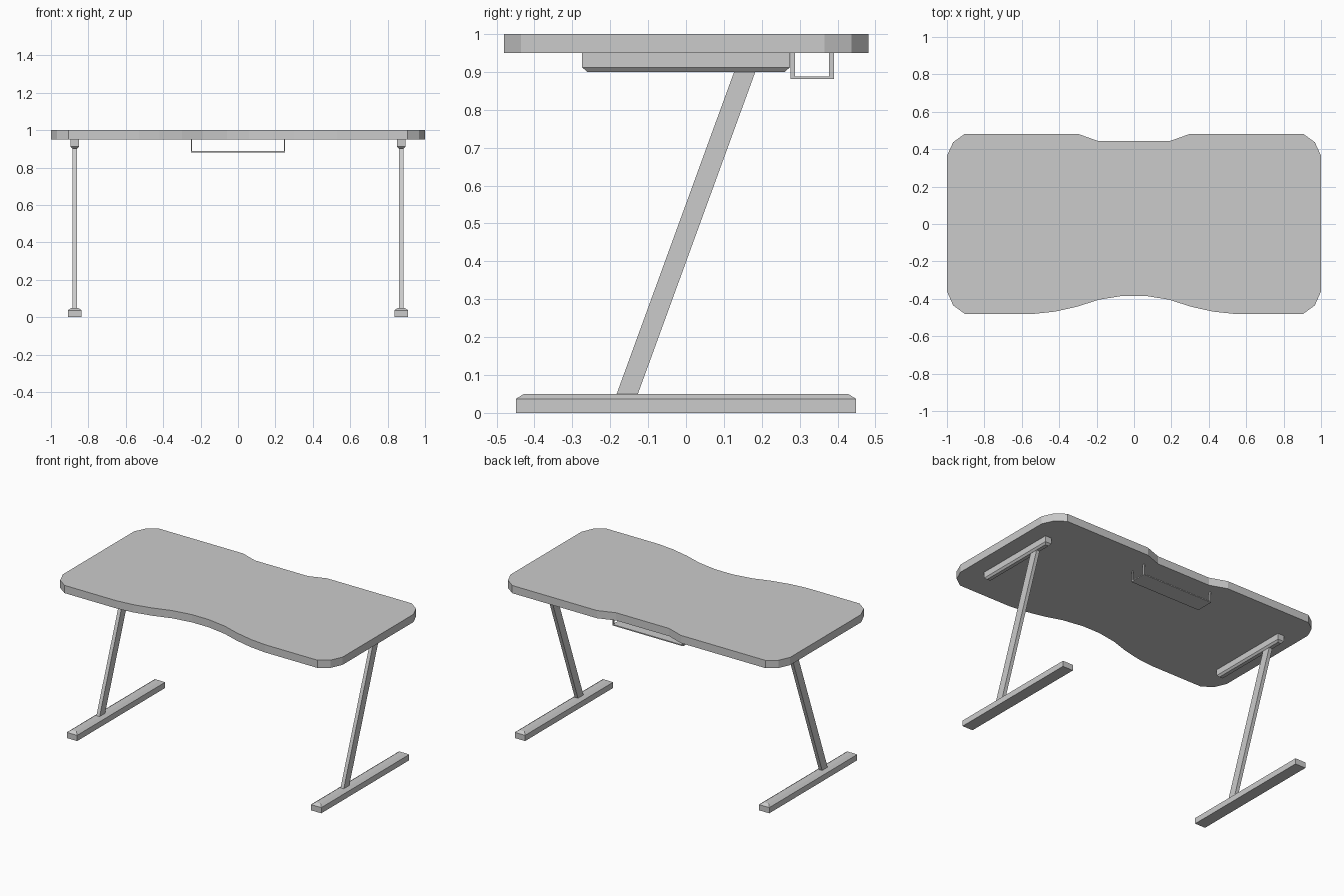
import bpy, bmesh
from mathutils import Vector

if "Cube" in bpy.data.objects:
    bpy.data.objects.remove(bpy.data.objects["Cube"])


def make_object(name, bm):
    bmesh.ops.recalc_face_normals(bm, faces=bm.faces)
    mesh = bpy.data.meshes.new(name)
    bm.to_mesh(mesh)
    bm.free()
    obj = bpy.data.objects.new(name, mesh)
    bpy.context.collection.objects.link(obj)
    return obj


def loft(name, rings):
    """Closed solid through rings of equal point count."""
    bm = bmesh.new()
    loops = [[bm.verts.new(p) for p in ring] for ring in rings]
    n = len(loops[0])
    for a, b in zip(loops, loops[1:]):
        for i in range(n):
            j = (i + 1) % n
            bm.faces.new((a[i], a[j], b[j], b[i]))
    bm.faces.new(loops[0][::-1])
    bm.faces.new(loops[-1])
    return make_object(name, bm)


def rect(x, y, hx, hy, z):
    return [(x - hx, y - hy, z), (x + hx, y - hy, z),
            (x + hx, y + hy, z), (x - hx, y + hy, z)]


# Desktop: right half outline, mirrored, with front scoop and rear cable notch
half = [(0.06, -0.384), (0.19, -0.405), (0.30, -0.441), (0.42, -0.468),
        (0.53, -0.48), (0.905, -0.48), (0.967, -0.435), (1.0, -0.36),
        (1.0, 0.365), (0.967, 0.437), (0.905, 0.482), (0.30, 0.482),
        (0.19, 0.443)]
outline = half + [(-x, y) for x, y in reversed(half)]
loft("desktop", [[(x, y, z) for x, y in outline] for z in (0.95, 1.0)])

# Leg frames, one per side
for side, x in (("left", -0.873), ("right", 0.873)):
    # Floor foot with chamfered top
    loft(side + "_foot", [rect(x, 0, 0.037, 0.449, 0),
                          rect(x, 0, 0.037, 0.449, 0.037),
                          rect(x, 0, 0.018, 0.428, 0.05)])
    # Slanted leg
    loft(side + "_leg", [rect(x, -0.155, 0.0115, 0.028, 0.05),
                         rect(x, 0.155, 0.0115, 0.028, 0.90)])
    # Support rail with chamfered underside
    loft(side + "_rail", [rect(x, 0, 0.012, 0.261, 0.90),
                          rect(x, 0, 0.022, 0.274, 0.912),
                          rect(x, 0, 0.022, 0.274, 0.95)])

# Cable tray: plate hung from four corner posts
loft("cable_tray", [rect(0, 0.333, 0.252, 0.057, z) for z in (0.881, 0.888)])
for sx in (-1, 1):
    for sy in (-1, 1):
        loft("tray_post", [rect(sx * 0.249, 0.333 + sy * 0.051, 0.003, 0.006, z)
                           for z in (0.888, 0.95)])
